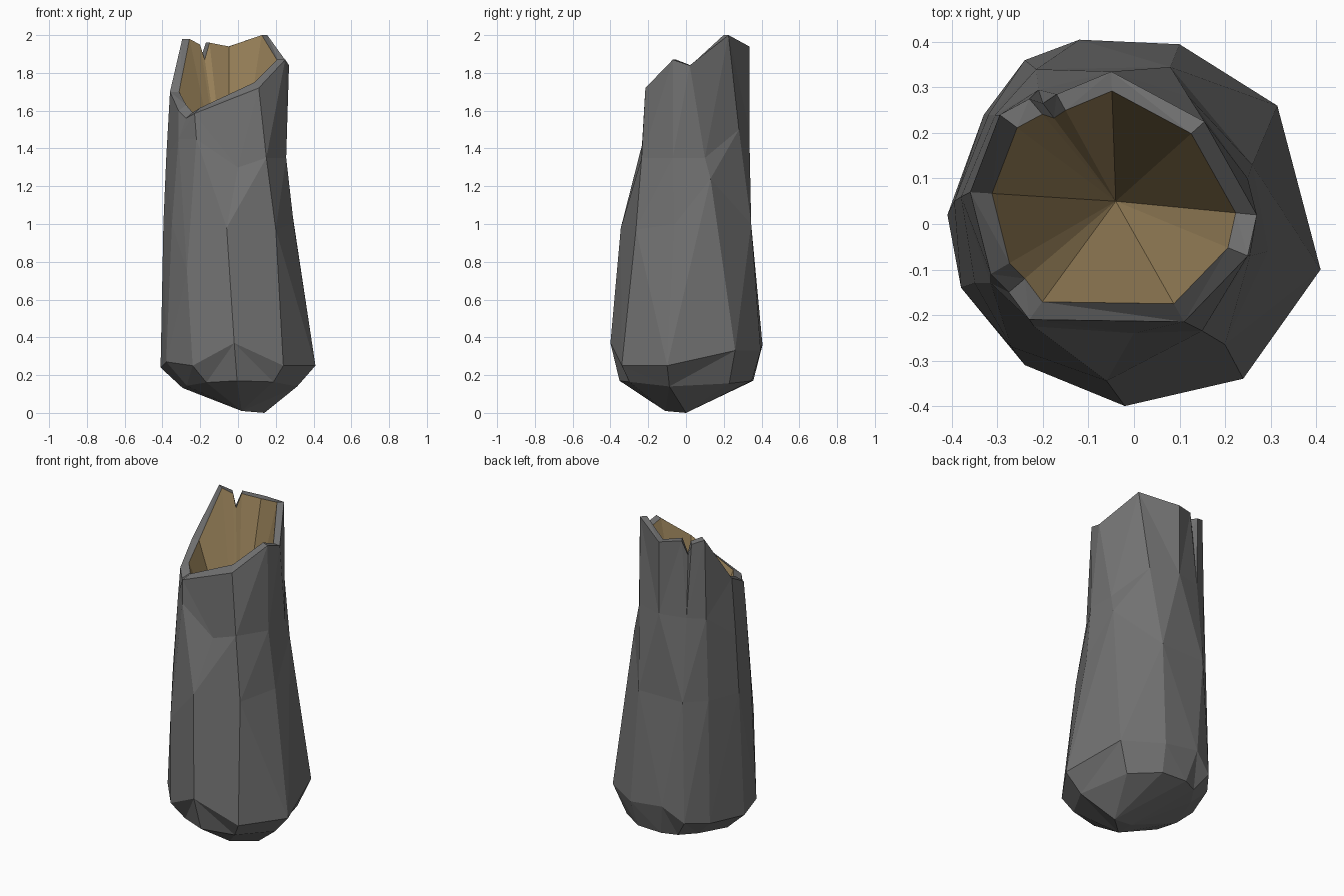
import bpy, bmesh, math

if "Cube" in bpy.data.objects:
    bpy.data.objects.remove(bpy.data.objects["Cube"])

CENTRE = (-0.04, 0.05)


def material(name, rgb):
    m = bpy.data.materials.new(name)
    m.diffuse_color = (*rgb, 1)
    m.use_nodes = True
    m.node_tree.nodes["Principled BSDF"].inputs["Base Color"].default_value = m.diffuse_color
    return m


grey = material("grey bark", (0.165, 0.165, 0.165))
tan = material("tan wood", (0.33, 0.23, 0.105))


def ring_angles(ring, centre):
    """Angles round the ring, measured from a seam at the back left."""
    return [(math.atan2(p[1] - centre[1], p[0] - centre[0]) - 2.79) % math.tau for p in ring]


def stitch(bm, low, high, low_centre=CENTRE, high_centre=CENTRE):
    """Join two anticlockwise rings with triangles, stepping by angle."""
    def prepared(verts, centre):
        pairs = sorted(zip(ring_angles([v.co for v in verts], centre), range(len(verts))))
        order = [verts[i] for _, i in pairs]
        return order + order[:1], [a for a, _ in pairs] + [pairs[0][0] + math.tau]
    a, aa = prepared(low, low_centre)
    b, ba = prepared(high, high_centre)
    i = j = 0
    while i < len(a) - 1 or j < len(b) - 1:
        if j == len(b) - 1 or (i < len(a) - 1 and aa[i + 1] <= ba[j + 1]):
            bm.faces.new((a[i], a[i + 1], b[j]))
            i += 1
        else:
            bm.faces.new((a[i], b[j + 1], b[j]))
            j += 1


def finish(bm, name, mat):
    me = bpy.data.meshes.new(name)
    bm.to_mesh(me)
    bm.free()
    me.materials.append(mat)
    ob = bpy.data.objects.new(name, me)
    bpy.context.collection.objects.link(ob)
    return ob


# cross-sections, anticlockwise from the left side
foot = [(0.02, -0.11, 0.01), (0.14, 0, 0), (0.02, 0, 0.01)]
base = [(-0.41, 0.02, 0.24), (-0.38, -0.14, 0.27), (-0.24, -0.31, 0.25), (-0.02, -0.40, 0.37),
        (0.24, -0.34, 0.25), (0.41, -0.10, 0.25), (0.315, 0.26, 0.33), (0.10, 0.395, 0.33),
        (-0.12, 0.405, 0.36), (-0.24, 0.36, 0.27), (-0.33, 0.24, 0.25)]
under = [(x * 0.74 + 0.01, y * 0.88, 0.13 + 0.1 * abs(y)) for x, y, z in base]
waist = [(-0.395, 0.05, 1.0), (-0.35, -0.13, 1.0), (-0.27, -0.27, 0.75), (-0.06, -0.345, 0.98),
         (0.20, -0.265, 0.97), (0.295, -0.06, 1.0), (0.26, 0.13, 1.24), (0.08, 0.345, 1.0),
         (-0.215, 0.34, 1.0), (-0.32, 0.24, 1.0)]
neck = [(-0.38, 0.06, 1.35), (-0.315, -0.13, 1.45), (-0.22, -0.225, 1.45), (0.0, -0.24, 1.30),
        (0.15, -0.235, 1.35), (0.255, -0.07, 1.35), (0.25, 0.10, 1.35), (0.12, 0.28, 1.5),
        (-0.05, 0.335, 1.5), (-0.21, 0.295, 1.5), (-0.305, 0.24, 1.5)]
# jagged rim with a small notch at the back left and front left
rim = [(-0.36, 0.07, 1.70), (-0.315, -0.11, 1.60), (-0.275, -0.15, 1.56), (-0.23, -0.21, 1.585),
       (0.11, -0.215, 1.72), (0.25, -0.07, 1.87), (0.27, 0.02, 1.84), (0.155, 0.225, 2.0),
       (-0.05, 0.335, 1.94), (-0.17, 0.285, 1.96), (-0.20, 0.265, 1.87), (-0.23, 0.275, 1.95),
       (-0.295, 0.24, 1.98)]
lip = [(CENTRE[0] + (x - CENTRE[0]) * 0.85, CENTRE[1] + (y - CENTRE[1]) * 0.85,
        z + (0.03 if y < -0.1 and x < 0.2 else 0)) for x, y, z in rim]

# outer bark, closed below, with the flat rim on top
bm = bmesh.new()
rings = [[bm.verts.new(p) for p in r] for r in (foot, under, base, waist, neck, rim, lip)]
bm.faces.new(rings[0][::-1])
stitch(bm, rings[0], rings[1], low_centre=(0.06, -0.037))
for low, high in zip(rings[1:], rings[2:]):
    stitch(bm, low, high)
finish(bm, "trunk_bark", grey)

# hollow inside, narrowing to a point
bm = bmesh.new()
edge = [bm.verts.new(p) for p in lip]
tip = bm.verts.new((*CENTRE, 0.95))
for k, v in enumerate(edge):
    bm.faces.new((v, edge[(k + 1) % len(edge)], tip))
finish(bm, "trunk_hollow", tan)
